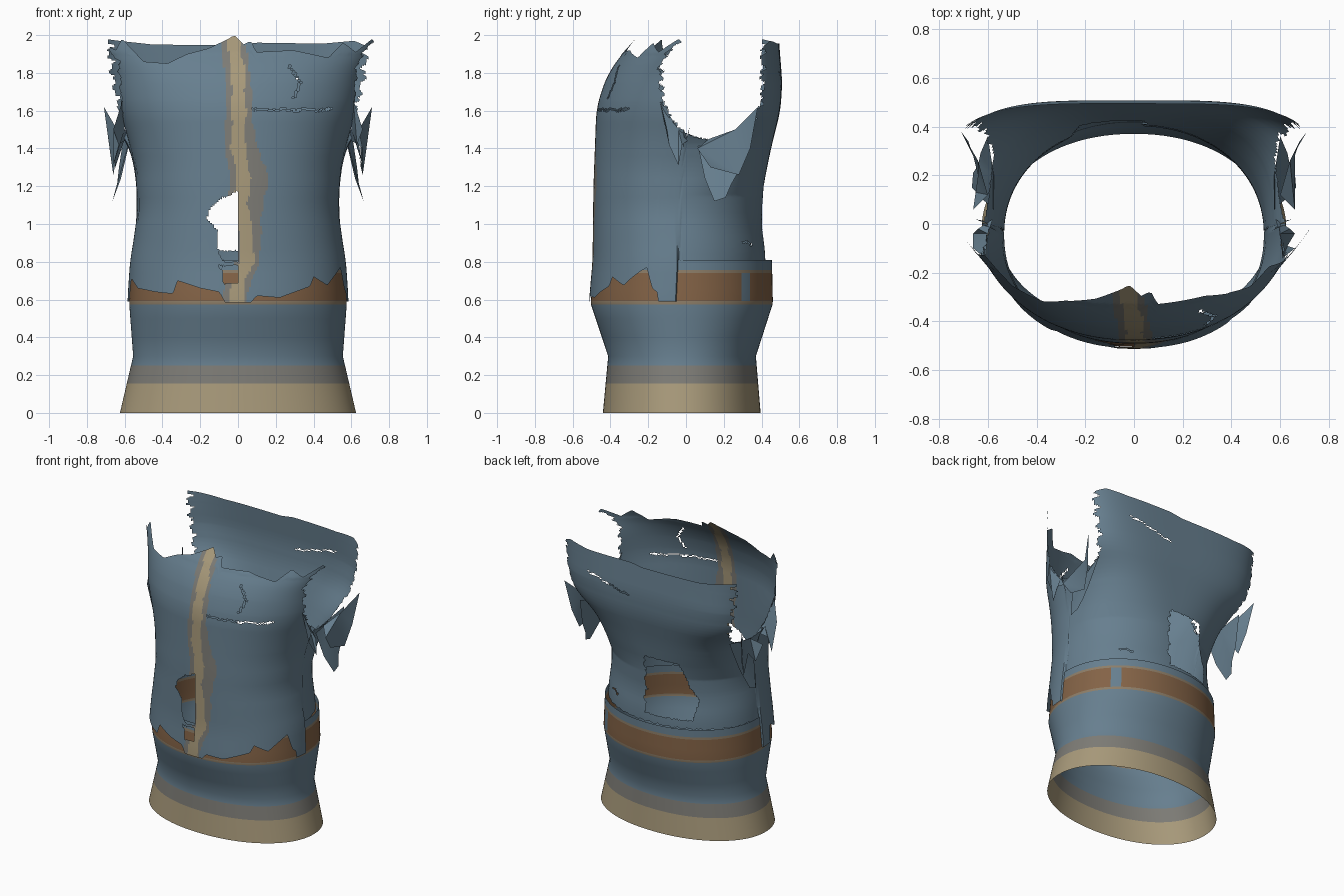
import bpy, bmesh, math

if "Cube" in bpy.data.objects:
    bpy.data.objects.remove(bpy.data.objects["Cube"])

COLORS = {
    "faded_blue": (0.135, 0.212, 0.275),
    "tan": (0.39, 0.32, 0.195),
    "grey_tan": (0.205, 0.20, 0.18),
    "rust_brown": (0.23, 0.125, 0.062),
    "trim": (0.27, 0.21, 0.14),
}
BLUE, TAN, GREY, RUST, TRIM = range(5)
MATS = []
for name, col in COLORS.items():
    m = bpy.data.materials.new(name)
    m.diffuse_color = (*col, 1)
    m.use_nodes = True
    m.node_tree.nodes["Principled BSDF"].inputs["Base Color"].default_value = m.diffuse_color
    MATS.append(m)


def lerp(pts, t):
    if t <= pts[0][0]:
        return pts[0][1]
    for (a, u), (b, v) in zip(pts, pts[1:]):
        if t <= b:
            return u + (v - u) * (t - a) / (b - a)
    return pts[-1][1]


def soft(pts, t, d=0.07):
    return sum(lerp(pts, t + k * d) for k in (-1, -0.5, 0, 0.5, 1)) / 5


def tri(t):
    """Triangle wave, -1 to 1."""
    return abs((t % 1) * 4 - 2) - 1


def jag(t):
    return 0.6 * tri(t * 8.3) + 0.4 * tri(t * 19.7 + 0.3)


def finish(bm, name, angle=40):
    me = bpy.data.meshes.new(name)
    bm.to_mesh(me)
    bm.free()
    for m in MATS:
        me.materials.append(m)
    ob = bpy.data.objects.new(name, me)
    bpy.context.collection.objects.link(ob)
    bpy.ops.object.select_all(action="DESELECT")
    ob.select_set(True)
    bpy.context.view_layer.objects.active = ob
    bpy.ops.object.shade_smooth_by_angle(angle=math.radians(angle))
    return ob


def shell(name, n, m, point, keep, color):
    """Closed ring grid; keep() removes torn faces, color() paints them."""
    bm = bmesh.new()
    rows = [[bm.verts.new(point(2 * math.pi * i / n, j / m)) for i in range(n)]
            for j in range(m + 1)]
    for j in range(m):
        for i in range(n):
            k = (i + 1) % n
            q = (rows[j][i], rows[j][k], rows[j + 1][k], rows[j + 1][i])
            x, y, z = (sum(v.co[c] for v in q) / 4 for c in range(3))
            if keep(x, y, z):
                bm.faces.new(q).material_index = color(x, y, z)
    bmesh.ops.delete(bm, geom=[v for v in bm.verts if not v.link_faces], context="VERTS")
    return finish(bm, name)


def ring(t, z, a, front, back, power):
    c, s = math.cos(t), math.sin(t)
    mid, half = (front + back) / 2, (back - front) / 2
    r = (abs(c) ** power + abs(s) ** power) ** (-1 / power)
    return (a * r * c, mid + half * r * s, z)


# Flared lower tube with painted bands
T_W = [(0, .625), (.3, .555), (.58, .576), (.81, .562)]
T_F = [(0, -.44), (.3, -.412), (.58, -.505), (.81, -.482)]
T_B = [(0, .395), (.3, .37), (.58, .46), (.81, .455)]
LEVELS = [0, .08, .155, .25, .3, .4, .5, .575, .592, .66, .74, .757, .81]
BANDS = [(.155, TAN), (.25, GREY), (.575, BLUE), (.592, TRIM), (.74, RUST),
         (.757, TRIM), (9, BLUE)]


def tube_point(t, v):
    z = LEVELS[round(v * (len(LEVELS) - 1))]
    return ring(t, z, lerp(T_W, z), lerp(T_F, z), lerp(T_B, z), 2.1)


def tube_color(x, y, z):
    # torn paint patches at the sides of the belt
    if .592 < z < .74 and abs(y - .31) < .025 and x > 0:
        return BLUE
    return next(c for top, c in BANDS if z < top)


shell("lower_tube", 144, len(LEVELS) - 1, tube_point, lambda x, y, z: True, tube_color)

# Torn torso
W_F = [(.6, .585), (.8, .572), (.9, .555), (1.08, .53), (1.3, .545), (1.45, .58),
       (1.6, .63), (1.8, .67), (1.92, .73), (2, .77)]
W_B = [(.6, .565), (.9, .55), (1.08, .53), (1.3, .545), (1.45, .59), (1.6, .73),
       (1.8, .75), (2, .77)]
P_F = [(.6, -.513), (.8, -.495), (1.2, -.49), (1.6, -.475), (1.7, -.45), (1.8, -.41),
       (1.9, -.34), (2, -.25)]
P_B = [(.6, .42), (.85, .42), (1, .40), (1.2, .41), (1.4, .45), (1.6, .50),
       (1.75, .51), (2, .49)]
HEM = [(-.59, .60), (-.57, .71), (-.53, .66), (-.43, .64), (-.34, .63), (-.32, .70),
       (-.2, .66), (-.1, .64), (-.07, .585), (.07, .585), (.1, .62), (.22, .61),
       (.38, .67), (.4, .72), (.47, .675), (.55, .77), (.565, .66), (.59, .60)]
TOP_F = [(-.75, 1.97), (-.66, 1.92), (-.6, 1.98), (-.53, 1.86), (-.4, 1.85), (-.28, 1.9),
         (-.16, 1.93), (-.05, 1.98), (-.02, 2.0), (.03, 1.95), (.07, 1.97), (.1, 1.91),
         (.3, 1.92), (.5, 1.88), (.55, 1.96), (.64, 1.91), (.7, 1.98), (.76, 1.93)]
TOP_B = [(-.75, 1.97), (-.68, 1.93), (-.6, 1.98), (-.4, 1.95), (0, 1.945), (.1, 1.96),
         (.4, 1.955), (.52, 1.97), (.6, 1.93), (.72, 1.96), (.76, 1.9)]


def torso_point(t, v):
    front = math.sin(t) < 0
    x0 = math.cos(t)
    if front:
        lo = lerp(HEM, x0 * .59)
        if math.sin(t) > -.22:
            lo = .59
        hi = lerp(TOP_F, x0 * .76)
    else:
        lo = .59 if math.sin(t) < .02 else .80 + .008 * jag(x0)
        hi = lerp(TOP_B, x0 * .77)
    # tattered borders follow the ends of the grid
    z = lo + (hi - lo) * v
    w = soft(W_F if front else W_B, z, .05)
    if front and z > 1.9:
        w = lerp(W_F, z)
    power = 2.15 if front else lerp([(1.15, 2.1), (1.75, 4)], z)
    return ring(t, z, w, lerp(P_F, z) if z > 1.9 else soft(P_F, z, .05),
                soft(P_B, z, .05), power)


F_HOLE_L = [(.80, -.08), (.88, -.11), (.97, -.11), (1.03, -.165), (1.08, -.15),
            (1.13, -.1), (1.17, -.005)]
B_HOLE_L = [(.86, -.30), (1.0, -.33), (1.1, -.27), (1.28, -.22)]


def torso_keep(x, y, z):
    # armholes
    if abs(x) > .3 and z > 1.4:
        cy = lerp([(1.45, .14), (1.8, .13)], z)
        ry = .265 + .022 * jag(z * 1.3 + (.4 if x > 0 else 0))
        if y > cy:
            ry += .01
        up = max(0, 1.76 - z) / .31
        if z > 1.86 and y < cy:
            ry -= (z - 1.86) * .9
        if (abs(y - cy) / ry) ** 2.3 + up ** 2.3 < 1:
            return False
    if y < 0:
        # front tears
        if .80 < z < 1.17 and lerp(F_HOLE_L, z) < x < .005:
            return False
        if .69 < z < .78 and -.085 + .02 * jag(z) < x < -.005:
            return False
        # front seams split open
        if .08 < x < .5 and abs(z - 1.605 - .008 * jag(x)) < .0045:
            return False
        if 1.66 < z < 1.84 and abs(x - lerp([(1.65, .29), (1.75, .33), (1.84, .27)], z)) < .006:
            return False
    else:
        # back tears
        if .86 < z < 1.27 and lerp(B_HOLE_L, z) < x < .04 + .02 * jag(z):
            return False
        if x > 0 and y > .3 and abs(z - .9 - .015 * jag(x)) < .005 and .3 < x < .42:
            return False
        if .1 < x < .45 and abs(z - 1.72 - .25 * (x - .1) - .01 * jag(x)) < .0045:
            return False
    return True


STRIPE = [(.58, -.01), (.7, 0), (.8, .05), (.95, .045), (1.1, .015), (1.25, .03), (1.4, .0),
          (1.6, .005), (1.8, .0), (2, -.03)]
OUTER = [(.58, .06), (.85, .07), (1.0, .08), (1.08, .12), (1.3, .13), (1.45, .09),
         (1.6, .07), (2, .055)]


def torso_color(x, y, z):
    if y > -.1:
        return BLUE
    d = x - lerp(STRIPE, z)
    if abs(d) < .036 + .008 * jag(z * .6):
        return TAN
    out = lerp(OUTER, z) + .01 * jag(z * .5)
    return GREY if -.07 < d < out else BLUE


shell("torn_torso", 320, 150, torso_point, torso_keep, torso_color)

# Hanging sleeve rags, mirrored on both sides
RAGS = {
    "long_rag": [(.60, .36, 1.50), (.575, .2, 1.45), (.575, .06, 1.43), (.62, .10, 1.24),
                 (.665, .15, 1.12), (.66, .21, 1.14), (.64, .24, 1.21), (.63, .29, 1.30)],
    "front_rag": [(.61, -.14, 1.66), (.60, -.04, 1.50), (.58, .02, 1.45), (.64, -.02, 1.42),
                  (.66, -.04, 1.31), (.63, -.09, 1.42), (.66, -.10, 1.50)],
    "rear_rag": [(.71, .38, 1.62), (.64, .26, 1.50), (.60, .12, 1.45), (.66, .06, 1.40),
                 (.65, .13, 1.30), (.64, .2, 1.38), (.66, .28, 1.26), (.68, .34, 1.40)],
}
for name, pts in RAGS.items():
    for side, label in ((-1, "left"), (1, "right")):
        bm = bmesh.new()
        f = bm.faces.new([bm.verts.new((side * x, y, z)) for x, y, z in pts])
        bmesh.ops.triangulate(bm, faces=[f])
        finish(bm, f"{label}_{name}")
